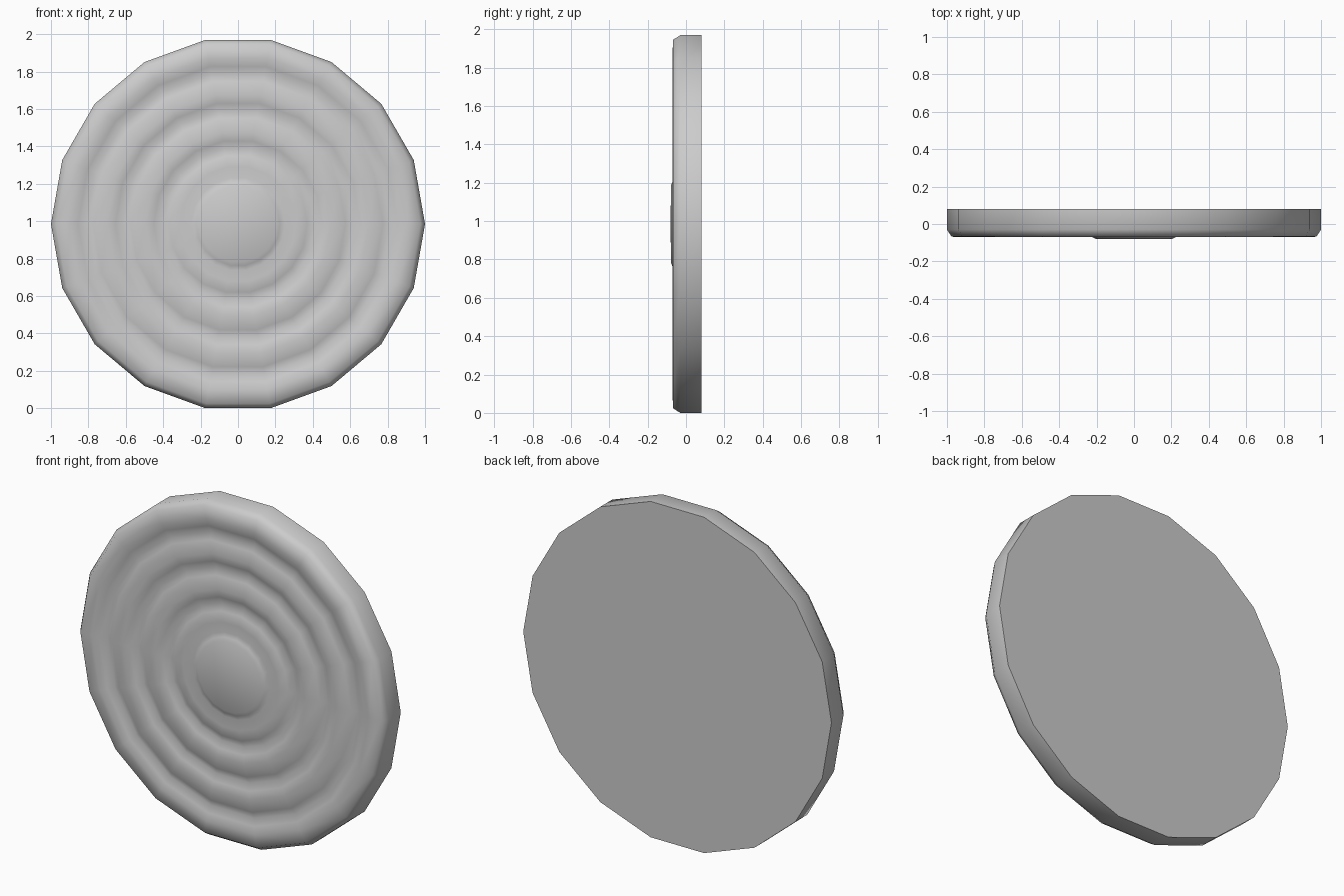
import bpy, bmesh, math

if "Cube" in bpy.data.objects:
    bpy.data.objects.remove(bpy.data.objects["Cube"])

SIDES = 18
CZ = math.cos(math.pi / SIDES)  # flat side rests on the ground

# Half profile (radius, y): flat back, rim, bevel
profile = [(0, 0.08), (1.0, 0.08), (1.0, -0.03), (0.975, -0.068)]
# Concentric raised rings separated by creased grooves
for groove in (0.815, 0.615, 0.41):
    profile += [(groove + 0.085, -0.07), (groove + 0.04, -0.063),
                (groove, -0.044), (groove - 0.04, -0.062)]
# Centre boss
profile += [(0.31, -0.069), (0.25, -0.062), (0.225, -0.07), (0.205, -0.079), (0, -0.08)]

# Revolve the profile around the y axis
bm = bmesh.new()
verts = [bm.verts.new((r, y, 0)) for r, y in profile]
edges = [bm.edges.new(pair) for pair in zip(verts, verts[1:])]
bmesh.ops.spin(bm, geom=verts + edges, cent=(0, 0, 0), axis=(0, 1, 0),
               angle=math.tau, steps=SIDES, use_duplicate=False)
bmesh.ops.remove_doubles(bm, verts=bm.verts, dist=0.0005)
bmesh.ops.translate(bm, verts=bm.verts, vec=(0, 0, CZ))
bmesh.ops.recalc_face_normals(bm, faces=bm.faces)
mesh = bpy.data.meshes.new("ringed_disc")
bm.to_mesh(mesh)
bm.free()

disc = bpy.data.objects.new("ringed_disc", mesh)
bpy.context.collection.objects.link(disc)
bpy.context.view_layer.objects.active = disc
disc.select_set(True)
bpy.ops.object.shade_smooth_by_angle(angle=math.radians(65))
